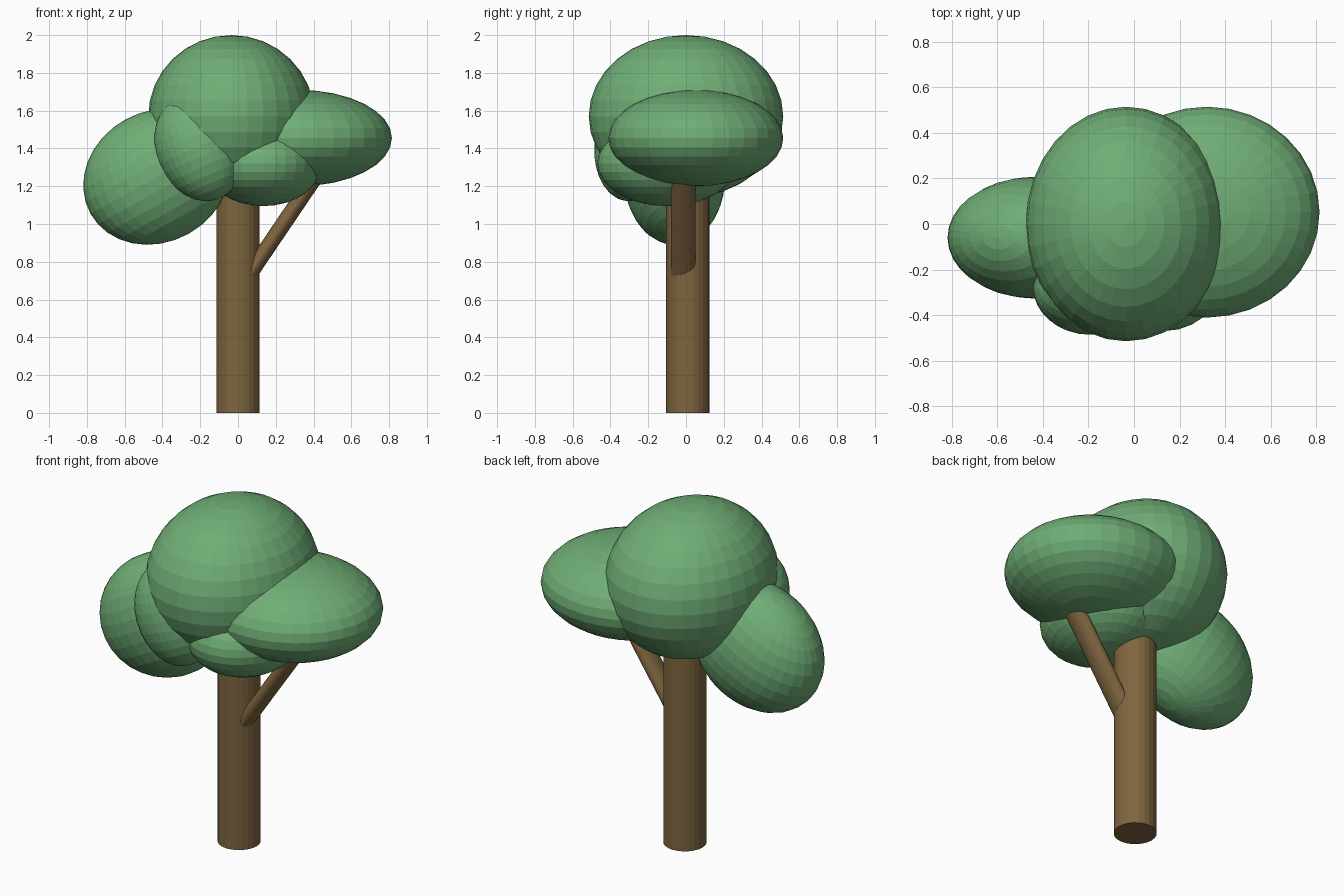
import bpy
from math import radians
from mathutils import Vector

if "Cube" in bpy.data.objects:
    bpy.data.objects.remove(bpy.data.objects["Cube"])


def material(name, color):
    m = bpy.data.materials.new(name)
    m.diffuse_color = color
    m.use_nodes = True
    m.node_tree.nodes["Principled BSDF"].inputs["Base Color"].default_value = m.diffuse_color
    return m


leaf = material("leaf_green", (0.16, 0.42, 0.18, 1))
bark = material("bark_brown", (0.21, 0.13, 0.05, 1))


def lobe(name, center, radii, rot=(0, 0, 0)):
    bpy.ops.mesh.primitive_uv_sphere_add(
        segments=32, ring_count=16, radius=1, location=center,
        rotation=[radians(a) for a in rot])
    ob = bpy.context.object
    ob.name = name
    ob.scale = radii
    ob.data.materials.append(leaf)


def limb(name, start, end, rx, ry):
    # tapered-free cylinder between two points, with an oval section
    a, b = Vector(start), Vector(end)
    d = b - a
    bpy.ops.mesh.primitive_cylinder_add(vertices=24, radius=1, depth=d.length,
                                        location=(a + b) / 2)
    ob = bpy.context.object
    ob.name = name
    ob.scale = (rx, ry, 1)
    ob.rotation_euler = (0, d.angle(Vector((0, 0, 1))), 0)
    ob.data.materials.append(bark)


# trunk and side branch
limb("trunk", (0, 0.01, 0), (0, 0.01, 1.4), 0.115, 0.115)
limb("branch", (0.02, -0.015, 0.675), (0.45, -0.015, 1.31), 0.042, 0.065)

# foliage
lobe("foliage_crown", (-0.035, 0, 1.57), (0.44, 0.515, 0.43))
lobe("foliage_right", (0.32, 0.052, 1.455), (0.495, 0.463, 0.255))
lobe("foliage_lower_front", (0.135, -0.1, 1.32), (0.31, 0.37, 0.225))
lobe("foliage_front_left", (-0.21, -0.295, 1.40), (0.223, 0.19, 0.288), (0, -23, -10))
lobe("foliage_left", (-0.43, -0.06, 1.25), (0.402, 0.268, 0.346), (0, -29, 0))
